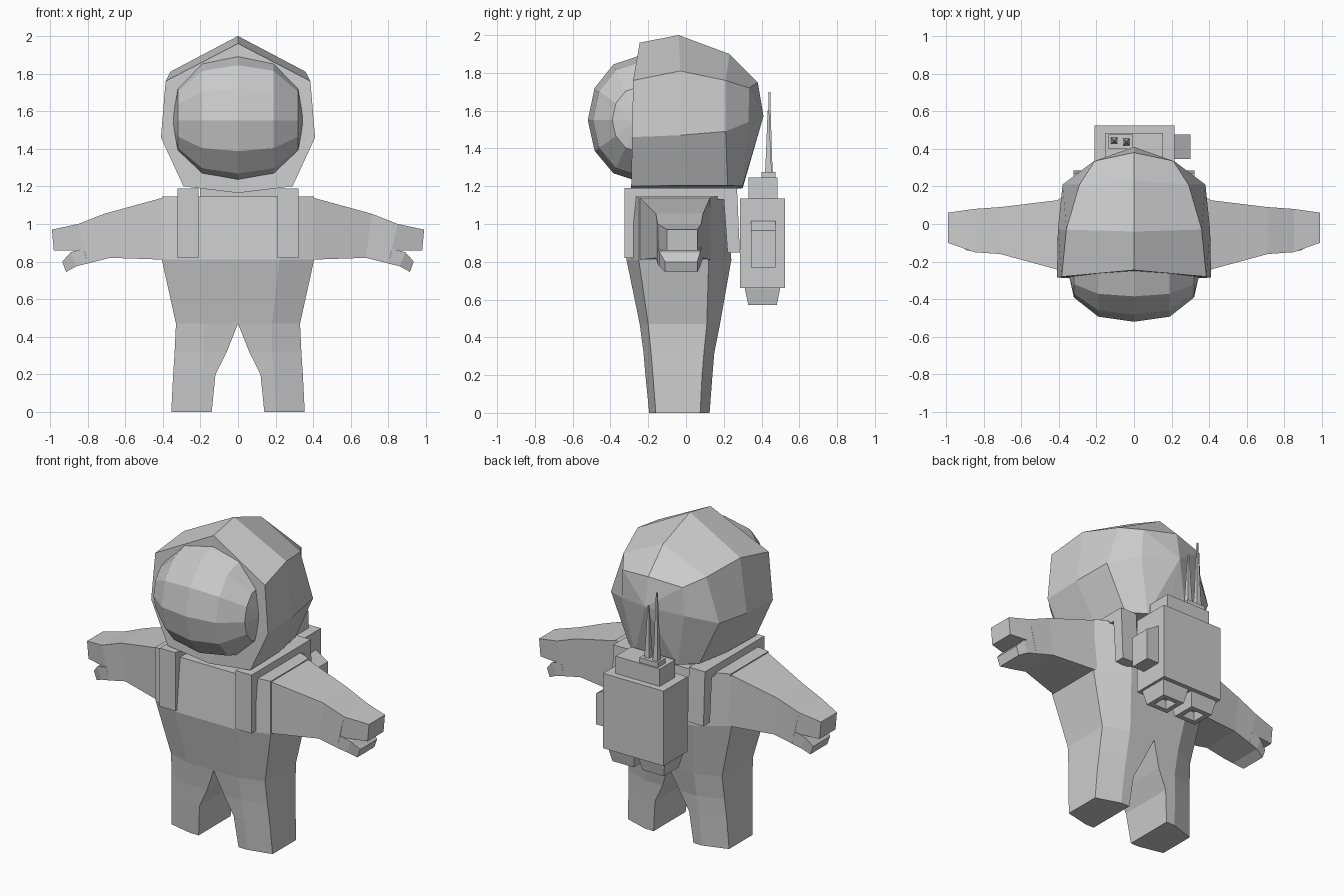
import bpy, bmesh, math
from mathutils import Vector

if "Cube" in bpy.data.objects:
    bpy.data.objects.remove(bpy.data.objects["Cube"])

GREY = bpy.data.materials.new("suit_grey")
GREY.diffuse_color = (0.6, 0.6, 0.6, 1)
GREY.use_nodes = True
GREY.node_tree.nodes["Principled BSDF"].inputs["Base Color"].default_value = GREY.diffuse_color


def finish(name, bm, mirror=False):
    """Turn a bmesh into a flat shaded object, optionally mirrored across x."""
    bmesh.ops.remove_doubles(bm, verts=bm.verts, dist=0.0005)
    inner = [f for f in bm.faces if mirror and all(abs(v.co.x) < 0.001 for v in f.verts)]
    bmesh.ops.recalc_face_normals(bm, faces=bm.faces)
    bmesh.ops.delete(bm, geom=inner, context='FACES')
    me = bpy.data.meshes.new(name)
    bm.to_mesh(me)
    bm.free()
    me.materials.append(GREY)
    ob = bpy.data.objects.new(name, me)
    bpy.context.collection.objects.link(ob)
    if mirror:
        m = ob.modifiers.new("mirror", 'MIRROR')
        m.use_clip = True
    return ob


def loft(name, rings, mirror=False, cap_start=True, cap_end=True):
    """Skin a list of equal length closed rings."""
    bm = bmesh.new()
    vs = [[bm.verts.new(p) for p in r] for r in rings]
    n = len(vs[0])
    for a, b in zip(vs, vs[1:]):
        for i in range(n):
            j = (i + 1) % n
            bm.faces.new((a[i], a[j], b[j], b[i]))
    if cap_start:
        bm.faces.new(vs[0])
    if cap_end:
        bm.faces.new(vs[-1])
    return finish(name, bm, mirror)


def rect(x0, x1, y0, y1, z):
    return [(x0, y0, z), (x1, y0, z), (x1, y1, z), (x0, y1, z)]


def box(name, x0, x1, y0, y1, z0, z1, mirror=False):
    return loft(name, [rect(x0, x1, y0, y1, z0), rect(x0, x1, y0, y1, z1)], mirror)


# Torso and legs: half sections from the sole up to the shoulders
# z, inner x, middle x, outer x, front y, outer front y, outer back y, back y
rows = [(0.00, 0.14, 0.20, 0.355, -0.195, -0.16, 0.075, 0.125),
        (0.20, 0.12, 0.19, 0.345, -0.215, -0.175, 0.085, 0.14),
        (0.32, 0.06, 0.18, 0.337, -0.225, -0.185, 0.095, 0.15),
        (0.47, 0.00, 0.18, 0.330, -0.245, -0.20, 0.11, 0.18),
        (0.81, 0.00, 0.22, 0.405, -0.315, -0.25, 0.12, 0.24),
        (1.145, 0.00, 0.22, 0.405, -0.28, -0.25, 0.13, 0.21)]
loft("body_suit", [[(a, f, z), (m, f, z), (o, fo, z), (o, bo, z), (m, b, z), (a, b, z)]
                   for z, a, m, o, f, fo, bo, b in rows], mirror=True)


# Arms and mitten hands: rectangular sections along x
def limb(name, sections):
    loft(name, [[(xb, f, zb), (xb, b, zb), (xt, b, zt), (xt, f, zt)]
                for xb, xt, zb, zt, f, b in sections], mirror=True)


limb("arms", [(0.38, 0.38, 0.81, 1.145, -0.25, 0.13),
              (0.68, 0.71, 0.82, 1.055, -0.16, 0.09),
              (0.80, 0.85, 0.79, 1.0, -0.15, 0.08)])
limb("fingers", [(0.80, 0.85, 0.86, 1.0, -0.15, 0.08),
                 (0.98, 0.99, 0.86, 0.97, -0.10, 0.06)])
limb("thumbs", [(0.80, 0.82, 0.79, 0.87, -0.15, 0.08),
                (0.86, 0.89, 0.775, 0.85, -0.14, 0.075),
                (0.915, 0.935, 0.745, 0.80, -0.11, 0.06)])

# Helmet shell: half sections from the face opening to the back
shell = [[(0, -0.245, 1.96), (0.385, -0.28, 1.76), (0.41, -0.285, 1.46), (0.29, -0.29, 1.20), (0, -0.29, 1.165)],
         [(0, -0.04, 2.00), (0.36, -0.03, 1.81), (0.405, -0.03, 1.47), (0.29, 0.0, 1.205), (0, 0.0, 1.17)],
         [(0, 0.23, 1.90), (0.29, 0.21, 1.76), (0.38, 0.21, 1.49), (0.25, 0.22, 1.205), (0, 0.22, 1.18)],
         [(0, 0.38, 1.75), (0.21, 0.335, 1.72), (0.22, 0.33, 1.54), (0.15, 0.30, 1.20), (0, 0.30, 1.19)],
         [(0, 0.41, 1.57)] * 5]
bm = bmesh.new()
vs = [[bm.verts.new(p) for p in r] for r in shell[:-1]]
for a, b in zip(vs, vs[1:]):
    for i in range(4):
        bm.faces.new((a[i], a[i + 1], b[i + 1], b[i]))
tip = bm.verts.new(shell[-1][0])
for i in range(4):
    bm.faces.new((vs[-1][i], vs[-1][i + 1], tip))
bm.faces.new(vs[0])
finish("helmet", bm, mirror=True)

# Neck joining helmet and body
box("neck", -0.2, 0.2, -0.2, 0.16, 1.10, 1.19)

# Visor: bulging dome with its poles at the sides
dome = []
for x, r in ((-0.35, 0.02), (-0.32, 0.52), (-0.19, 0.9), (0, 1), (0.19, 0.9), (0.32, 0.52), (0.35, 0.02)):
    dome.append([(x, -0.25 - 0.27 * r * math.cos(k * math.pi / 6),
                  1.55 + (0.34 if k < 6 else 0.325) * r * math.sin(k * math.pi / 6)) for k in range(12)])
loft("visor", dome)

# Shoulder straps: bent strips from the chest over to the back
strap = [(-0.325, 0.82), (-0.325, 1.19), (0.27, 1.19), (0.285, 0.85),
         (0.22, 0.85), (0.20, 1.13), (-0.25, 1.13), (-0.25, 0.82)]
loft("straps", [[(x, y, z) for y, z in strap] for x in (0.21, 0.322)], mirror=True)

# Backpack with its raised top and antenna mount
box("backpack", -0.21, 0.215, 0.285, 0.525, 0.66, 1.135)
box("backpack_top", -0.155, 0.155, 0.33, 0.485, 1.135, 1.245)
box("antenna_mount", -0.135, -0.005, 0.40, 0.475, 1.245, 1.275)

# Side pocket with a sloping top
pocket = [(0.21, 0.77), (0.30, 0.77), (0.30, 0.965), (0.21, 1.02)]
loft("side_pocket", [[(x, y, z) for x, z in pocket] for y in (0.345, 0.475)])

# Antennas: thin tapering spikes
for name, x, y, top in (("tall_antenna", -0.105, 0.442, 1.70), ("short_antenna", -0.042, 0.436, 1.60)):
    loft(name, [rect(x - w, x + w, y - w, y + w, z)
                for w, z in ((0.018, 1.27), (0.013, 1.36), (0.004, top))])

# Thruster nozzles: tapered blocks hollowed from below
noz = [rect(0.105 - w, 0.105 + w, 0.405 - w, 0.405 + w, z)
       for w, z in ((0.095, 0.67), (0.093, 0.655), (0.075, 0.57), (0.045, 0.57), (0.035, 0.62))]
loft("nozzles", noz, mirror=True)
